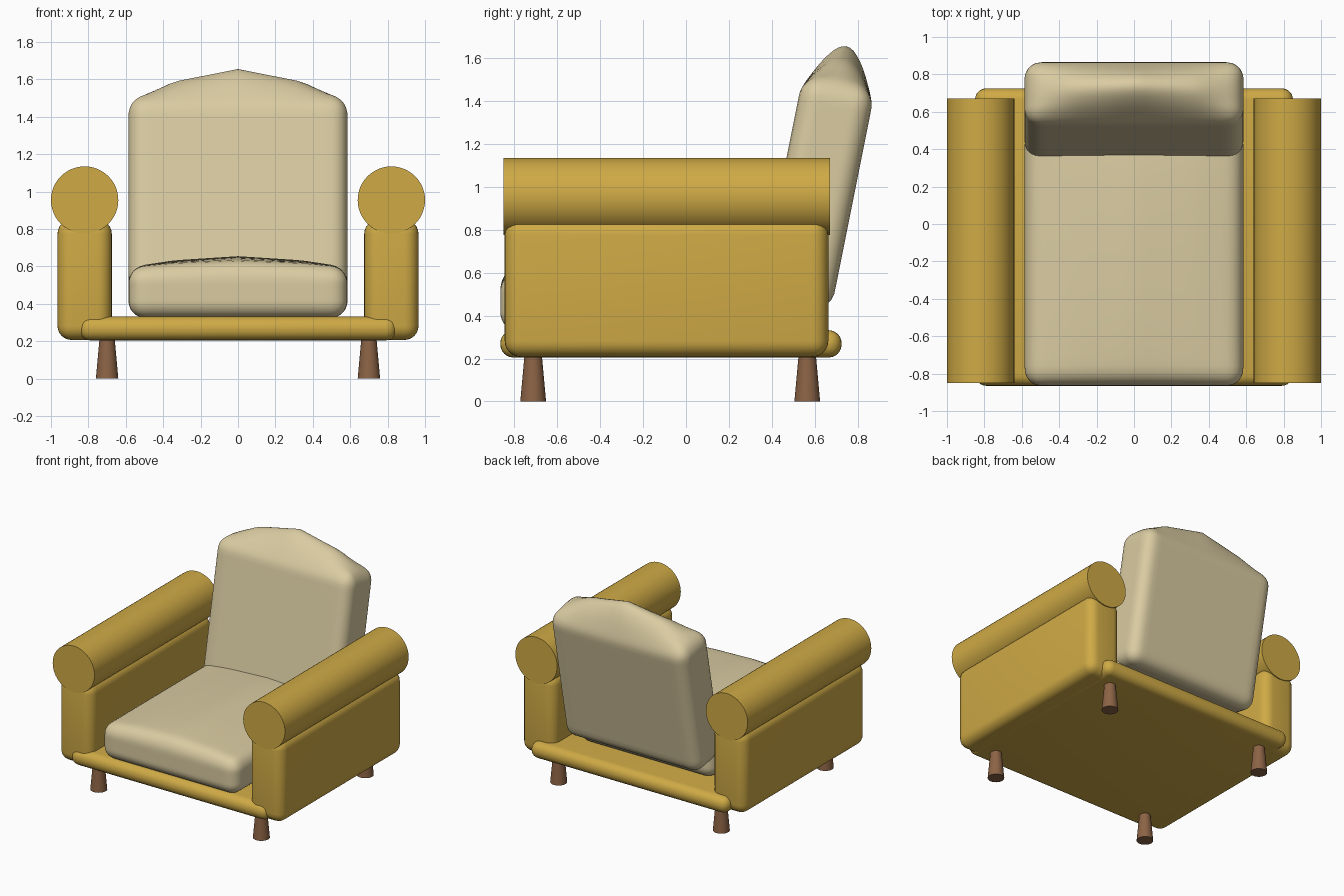
import bpy, bmesh, math
from mathutils import Matrix, Vector

cube = bpy.data.objects.get("Cube")
if cube:
    bpy.data.objects.remove(cube, do_unlink=True)


def make_material(name, color):
    mat = bpy.data.materials.new(name)
    mat.use_nodes = True
    mat.diffuse_color = (*color, 1)
    mat.node_tree.nodes["Principled BSDF"].inputs["Base Color"].default_value = (*color, 1)
    return mat


mustard = make_material("mustard fabric", (0.62, 0.40, 0.06))
cream = make_material("cream fabric", (0.70, 0.60, 0.36))
wood = make_material("brown wood", (0.26, 0.125, 0.06))


def finish(name, bm, mat, angle=40):
    mesh = bpy.data.meshes.new(name)
    bm.to_mesh(mesh)
    bm.free()
    mesh.materials.append(mat)
    obj = bpy.data.objects.new(name, mesh)
    bpy.context.collection.objects.link(obj)
    bpy.ops.object.select_all(action='DESELECT')
    obj.select_set(True)
    bpy.context.view_layer.objects.active = obj
    bpy.ops.object.shade_smooth_by_angle(angle=math.radians(angle))
    return obj


def rounded_box(name, low, high, radius, mat):
    low, high = Vector(low), Vector(high)
    bm = bmesh.new()
    bmesh.ops.create_cube(bm, size=1)
    bmesh.ops.scale(bm, vec=high - low, verts=bm.verts)
    bmesh.ops.translate(bm, vec=(low + high) / 2, verts=bm.verts)
    bmesh.ops.bevel(bm, geom=bm.edges[:], offset=radius, segments=6,
                    profile=0.5, affect='EDGES')
    return finish(name, bm, mat)


def cone(name, r_low, r_high, length, matrix, mat, sides):
    bm = bmesh.new()
    bmesh.ops.create_cone(bm, cap_ends=True, segments=sides, radius1=r_low,
                          radius2=r_high, depth=length, matrix=matrix)
    return finish(name, bm, mat)


def ridge(t):
    # Angular crown: gentle slope to a shoulder, then a steeper drop
    points = [(0, 1), (0.58, 0.6), (0.86, 0.15), (1, 0)]
    for (a, fa), (b, fb) in zip(points, points[1:]):
        if t <= b:
            return fa + (fb - fa) * (t - a) / (b - a)
    return 0


def cushion(name, size, radius, crown, power, matrix):
    # Rounded box whose top face swells into a crown; its base centre is the origin
    half = Vector(size) / 2
    core = half - Vector((radius,) * 3)
    bm = bmesh.new()
    bmesh.ops.create_cube(bm, size=2)
    bmesh.ops.subdivide_edges(bm, edges=bm.edges[:], cuts=27, use_grid_fill=True)
    for v in bm.verts:
        # Pack more rows near the edges so the rounding is smooth
        p = Vector([math.sin(c * math.pi / 2) * h for c, h in zip(v.co, half)])
        inner = Vector([max(-k, min(k, c)) for c, k in zip(p, core)])
        offset = p - inner
        if offset.length > 0:
            p = inner + offset.normalized() * radius
        if p.z > core.z:
            across = max(0, math.cos(p.y / half.y * math.pi / 2)) ** power
            p.z += crown * ridge(abs(p.x) / half.x) * across
        v.co = p + Vector((0, 0, half.z))
    bmesh.ops.transform(bm, matrix=matrix, verts=bm.verts)
    return finish(name, bm, cream)


# Base
rounded_box("base", (-0.85, -0.865, 0.205), (0.85, 0.725, 0.332), 0.06, mustard)

# Arms and legs, both sides
for side, sx in (("right", -1), ("left", 1)):
    xs = sorted((sx * 0.675, sx * 0.965))
    rounded_box(side + "_arm", (xs[0], -0.845, 0.207), (xs[1], 0.663, 0.85), 0.075, mustard)
    roll = Matrix.Translation((sx * 0.82, -0.09, 0.955)) @ Matrix.Rotation(math.pi / 2, 4, 'X')
    cone(side + "_arm_roll", 0.18, 0.18, 1.52, roll, mustard, 48)
    for end, y in (("front", -0.712), ("back", 0.565)):
        cone(f"{side}_{end}_leg", 0.06, 0.04, 0.22,
             Matrix.Translation((sx * 0.7, y, 0.11)), wood, 32)

# Seat cushion
cushion("seat_cushion", (1.17, 1.385, 0.275), 0.09, 0.055, 0.3,
        Matrix.Translation((0, -0.1725, 0.325)))

# Back cushion, leaning backward
cushion("back_cushion", (1.17, 0.343, 1.05), 0.09, 0.174, 1.5,
        Matrix.Translation((0, 0.507, 0.455)) @ Matrix.Rotation(-math.atan(0.2), 4, 'X'))
